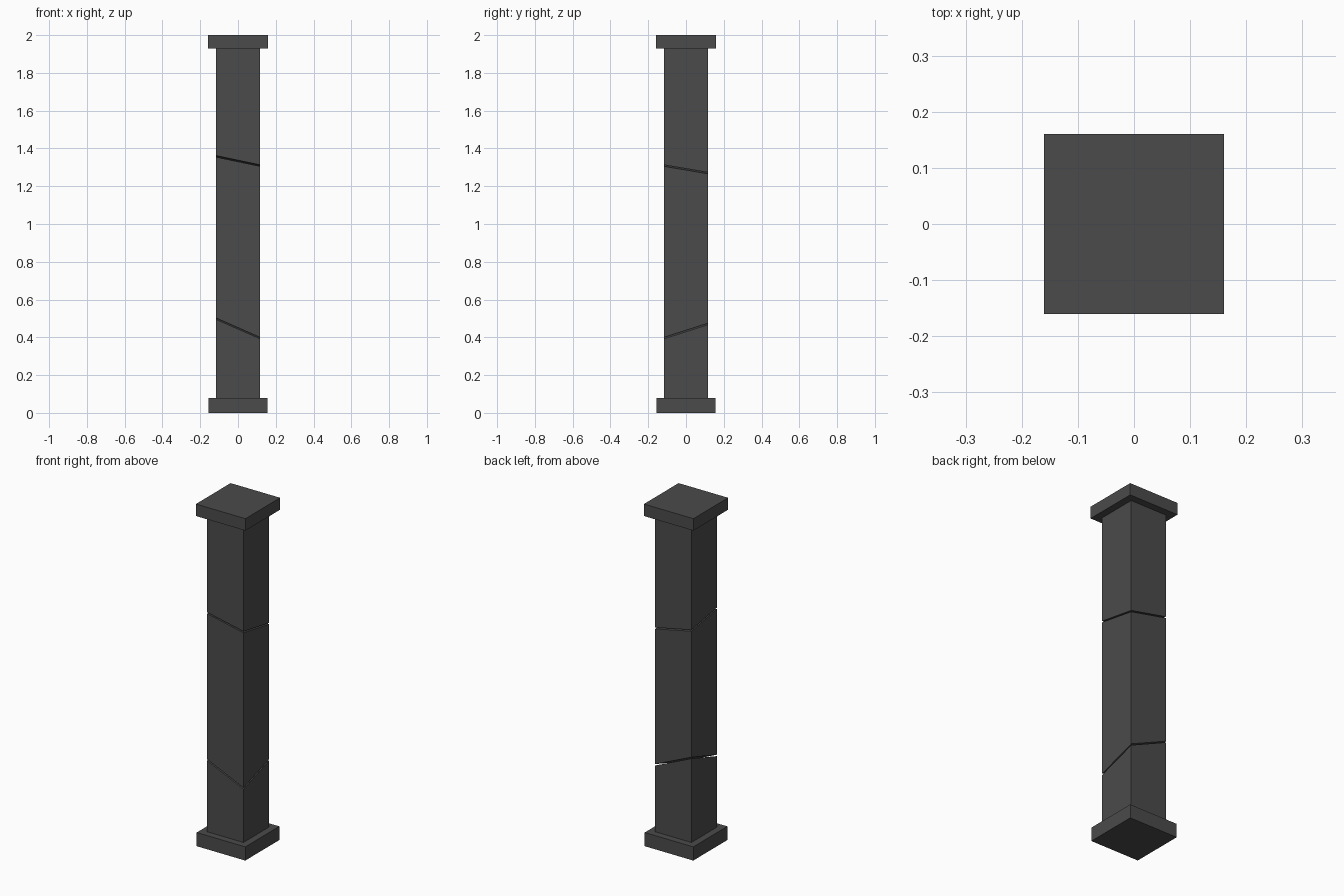
import bpy

if "Cube" in bpy.data.objects:
    bpy.data.objects.remove(bpy.data.objects["Cube"])

dark = bpy.data.materials.new("dark_stone")
dark.diffuse_color = (0.07, 0.07, 0.07, 1)
dark.use_nodes = True
dark.node_tree.nodes["Principled BSDF"].inputs["Base Color"].default_value = dark.diffuse_color

HALF = 0.1175   # shaft half width
GAP = 0.008     # height of each crack


def block(name, half, bottom, top):
    """Square block; bottom and top are functions giving z at (x, y)."""
    ring = [(-half, -half), (half, -half), (half, half), (-half, half)]
    verts = [(x, y, f(x, y)) for f in (bottom, top) for x, y in ring]
    faces = [(3, 2, 1, 0), (4, 5, 6, 7)]
    faces += [(i, (i + 1) % 4, (i + 1) % 4 + 4, i + 4) for i in range(4)]
    mesh = bpy.data.meshes.new(name)
    mesh.from_pydata(verts, [], faces)
    mesh.materials.append(dark)
    obj = bpy.data.objects.new(name, mesh)
    bpy.context.collection.objects.link(obj)
    return obj


def plane(z, sx=0.0, sy=0.0):
    """Sloped cutting plane: height z at the axis, slopes along x and y."""
    return lambda x, y: z + sx * x + sy * y


# Foot and cap slabs
block("base_slab", 0.157, plane(0), plane(0.08))
block("cap_slab", 0.16, plane(1.93), plane(2.0))

# Shaft broken into three pieces by two slanted cracks
cracks = [(0.485, -0.44, 0.32), (1.314, -0.21, -0.17)]
bottom = plane(0.08)
for name, (z, sx, sy) in zip(("shaft_lower", "shaft_middle"), cracks):
    block(name, HALF, bottom, plane(z - GAP / 2, sx, sy))
    bottom = plane(z + GAP / 2, sx, sy)
block("shaft_upper", HALF, bottom, plane(1.93))
